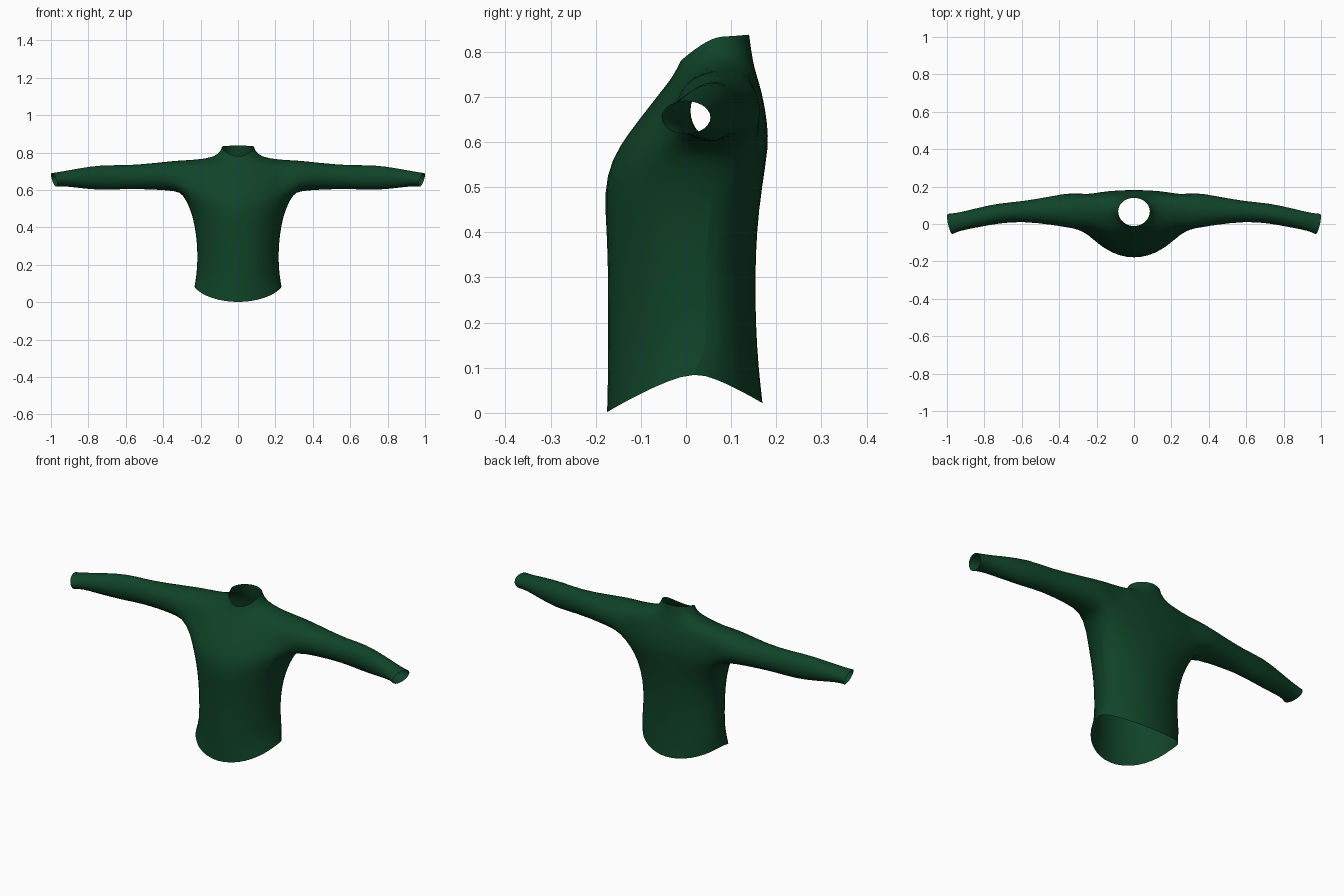
import bpy, bmesh
from math import sin, cos, pi, radians

cube = bpy.data.objects.get("Cube")
if cube:
    bpy.data.objects.remove(cube, do_unlink=True)

green = bpy.data.materials.new("dark green knit")
green.use_nodes = True
COLOUR = (0.005, 0.056, 0.021, 1)
green.diffuse_color = COLOUR
bsdf = green.node_tree.nodes["Principled BSDF"]
bsdf.inputs["Base Color"].default_value = COLOUR
bsdf.inputs["Roughness"].default_value = 0.9

N = 20        # columns around the torso
ARM = 14      # points around a sleeve
PIT = 6       # ring at the armpit; the armhole spans the next three rings

# Torso rings: z front, side, back; half width; y front, side, back; back squareness, pinch
TORSO = [
    (0.00, 0.09, 0.02, 0.237, -0.178, 0.02, 0.172, 1, 0.1),
    (0.10, 0.16, 0.10, 0.226, -0.176, 0.055, 0.162, 1, 0.15),
    (0.20, 0.22, 0.20, 0.222, -0.176, 0.05, 0.156, 1, 0.15),
    (0.30, 0.31, 0.30, 0.223, -0.176, 0.048, 0.155, 1, 0.15),
    (0.40, 0.41, 0.40, 0.236, -0.179, 0.055, 0.158, 1, 0.15),
    (0.49, 0.50, 0.50, 0.259, -0.186, 0.068, 0.169, 0.8, 0.1),
    (0.56, 0.58, 0.59, 0.300, -0.170, 0.075, 0.184, 0.5, 0),
    (0.62, 0.64, 0.64, 0.300, -0.130, 0.075, 0.181, 0.45, 0),
    (0.67, 0.70, 0.69, 0.295, -0.090, 0.078, 0.173, 0.45, 0),
    (0.71, 0.762, 0.73, 0.280, -0.058, 0.08, 0.163, 0.6, 0),
    (0.74, 0.768, 0.765, 0.170, -0.034, 0.075, 0.152, 0.9, 0),
    (0.765, 0.788, 0.80, 0.104, -0.020, 0.07, 0.146, 1, 0),
    (0.78, 0.833, 0.838, 0.086, -0.012, 0.068, 0.141, 1, 0),
]
# Sleeve rings: x; y front, back; z bottom, top; cuff slant
SLEEVE = [
    (0.33, -0.027, 0.172, 0.592, 0.760, 0),
    (0.43, -0.007, 0.153, 0.600, 0.748, 0),
    (0.60, 0.013, 0.121, 0.606, 0.732, 0),
    (0.72, 0.003, 0.114, 0.596, 0.738, 0),
    (0.85, -0.022, 0.084, 0.609, 0.718, 0),
    (0.94, -0.038, 0.060, 0.621, 0.699, 0.006),
    (0.983, -0.056, 0.056, 0.617, 0.692, 0.012),
]

bm = bmesh.new()


def torso_ring(zf, zs, zb, rx, yf, ys, yb, square, pinch):
    ring = []
    for k in range(N):
        t = 2 * pi * k / N
        s = round(sin(t), 6)
        back = s > 0
        x = rx * cos(t) * (1 - pinch * s if back else 1)
        y = ys + (yb - ys) * s ** square if back else ys + (ys - yf) * s
        z = zs + ((zb if back else zf) - zs) * abs(s) ** 1.3
        ring.append(bm.verts.new((x, y, z)))
    return ring


def sleeve_ring(side, x, yf, yb, zb, zt, slant):
    ring = []
    for i in range(ARM):
        a = 2 * pi * i / ARM
        ring.append(bm.verts.new((
            side * (x + slant * (sin(a) - cos(a))),
            (yf + yb) / 2 + (yb - yf) / 2 * sin(a),
            (zb + zt) / 2 - (zt - zb) / 2 * cos(a))))
    return ring


def bridge(a, b, skip=()):
    n = len(a)
    for k in range(n):
        if k not in skip:
            j = (k + 1) % n
            bm.faces.new((a[k], a[j], b[j], b[k]))


# Torso, yoke and collar, left open at the two armholes
rings = [torso_ring(*row) for row in TORSO]
armhole = {0, 1, N - 1, N - 2, N // 2, N // 2 + 1, N // 2 - 1, N // 2 - 2}
for r in range(len(rings) - 1):
    bridge(rings[r], rings[r + 1], armhole if PIT <= r < PIT + 3 else ())

# Sleeves grown out of the armhole edges
for side in (1, -1):
    def hole(r, k):
        return rings[PIT + r][k % N if side > 0 else N // 2 - k]
    loop = [hole(0, 0), hole(0, 1), hole(0, 2), hole(1, 2), hole(2, 2)]
    loop += [hole(3, k) for k in (2, 1, 0, -1, -2)]
    loop += [hole(2, -2), hole(1, -2), hole(0, -2), hole(0, -1)]
    for row in SLEEVE:
        nxt = sleeve_ring(side, *row)
        bridge(loop, nxt)
        loop = nxt

bmesh.ops.recalc_face_normals(bm, faces=bm.faces)

# Side seams
for r in range(PIT - 1):
    for k in (0, N // 2):
        bm.edges.get((rings[r][k], rings[r + 1][k])).smooth = False
for f in bm.faces:
    f.smooth = True

mesh = bpy.data.meshes.new("sweater")
bm.to_mesh(mesh)
bm.free()
mesh.materials.append(green)
sweater = bpy.data.objects.new("sweater", mesh)
bpy.context.collection.objects.link(sweater)
sub = sweater.modifiers.new("soft knit", "SUBSURF")
sub.levels = sub.render_levels = 1
